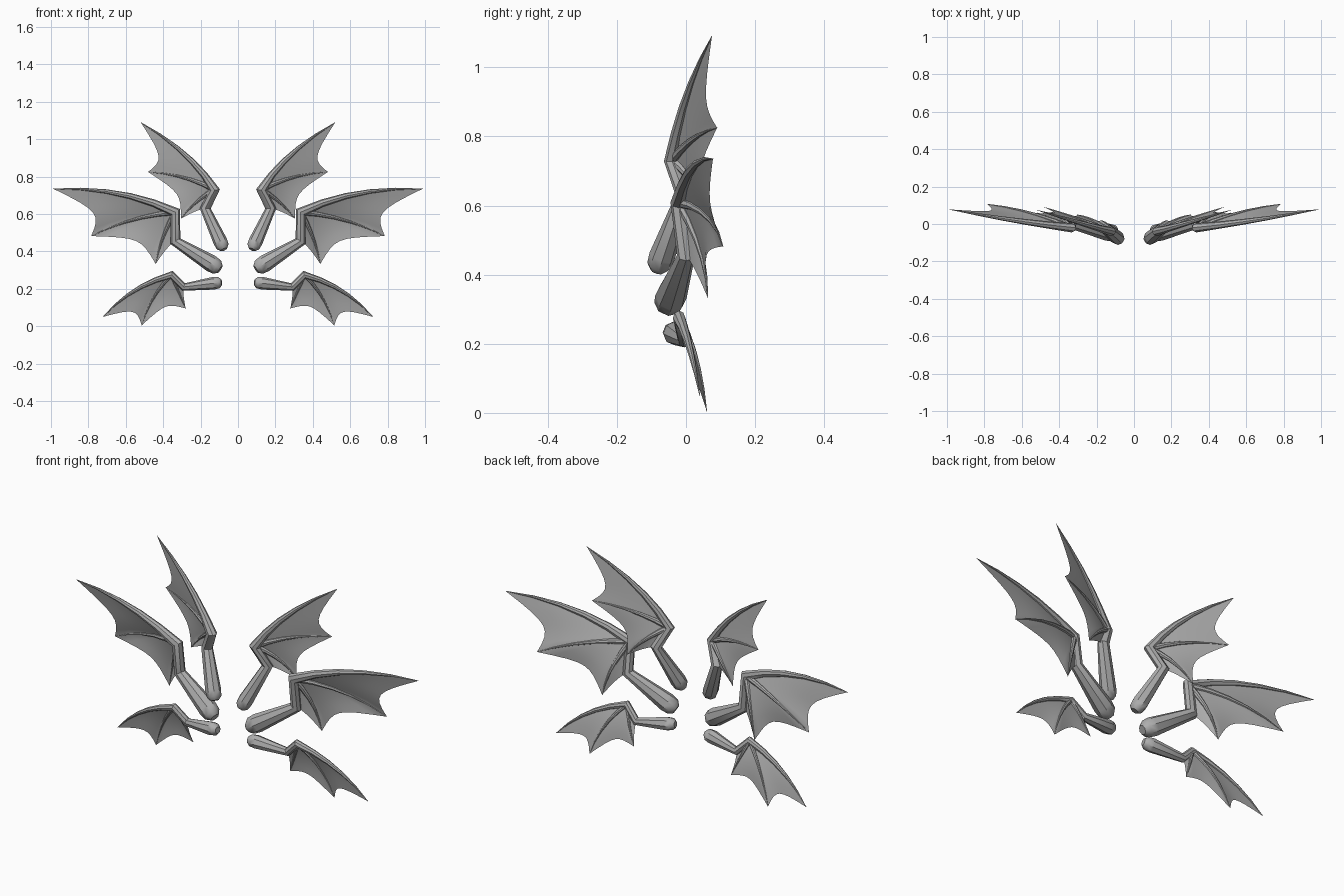
import bpy, bmesh, math
from mathutils import Vector

if "Cube" in bpy.data.objects:
    bpy.data.objects.remove(bpy.data.objects["Cube"])

grey = bpy.data.materials.new("wing_grey")
grey.diffuse_color = (0.42, 0.42, 0.42, 1)
grey.use_nodes = True
grey.node_tree.nodes["Principled BSDF"].inputs["Base Color"].default_value = grey.diffuse_color
STEPS = 5      # segments along each finger
SIDES = 8      # sides of each bone


def finish(name, bm):
    """Turn a bmesh into a mirrored, shaded object."""
    me = bpy.data.meshes.new(name)
    bm.to_mesh(me)
    bm.free()
    me.materials.append(grey)
    ob = bpy.data.objects.new(name, me)
    bpy.context.collection.objects.link(ob)
    ob.modifiers.new("both_sides", 'MIRROR').use_mirror_merge = False
    bpy.ops.object.select_all(action='DESELECT')
    ob.select_set(True)
    bpy.context.view_layer.objects.active = ob
    bpy.ops.object.shade_smooth_by_angle(angle=math.radians(40))
    return ob


def arc(a, mid, b):
    """Points on a smooth arc from a through mid to b."""
    a, mid, b = Vector(a), Vector(mid), Vector(b)
    c = 2 * mid - (a + b) / 2
    return [a * (1 - t) ** 2 + c * 2 * t * (1 - t) + b * t * t
            for t in (i / STEPS for i in range(STEPS + 1))]


def tube(bm, pts, radii):
    """Tapered bone through the points, capped at both ends."""
    rings = []
    for i, p in enumerate(pts):
        d1 = (pts[min(i + 1, len(pts) - 1)] - p).normalized()
        d0 = (p - pts[max(i - 1, 0)]).normalized()
        t = (d0 + d1).normalized()
        side = t.cross(Vector((0, 1, 0))).normalized()
        depth = side.cross(t)
        # widen the ring at bends so the bone keeps its thickness
        wide = 1 / max(0.6, t.dot(d1 if i < len(pts) - 1 else d0))
        rings.append([bm.verts.new(p + radii[i] * (
            side * wide * math.cos(2 * math.pi * k / SIDES)
            + depth * math.sin(2 * math.pi * k / SIDES)))
            for k in range(SIDES)])
    for r0, r1 in zip(rings, rings[1:]):
        for k in range(SIDES):
            n = (k + 1) % SIDES
            bm.faces.new((r0[k], r0[n], r1[n], r1[k]))
    bm.faces.new(rings[0][::-1])
    bm.faces.new(rings[-1])


def web(bm, a, b, sag, cols=8):
    """Membrane between two fingers, with a scalloped outer edge."""
    root = a[0]
    rows = []
    for i in range(1, STEPS + 1):
        s = i / STEPS
        row = []
        for j in range(cols + 1):
            t = j / cols
            p = a[i].lerp(b[i], t)
            row.append(bm.verts.new(
                root + (p - root) * (1 - sag * s * 4 * t * (1 - t))))
        rows.append(row)
    top = bm.verts.new(root)
    for j in range(cols):
        bm.faces.new((top, rows[0][j], rows[0][j + 1]))
        for r0, r1 in zip(rows, rows[1:]):
            bm.faces.new((r0[j], r1[j], r1[j + 1], r0[j + 1]))


def wing(name, base, elbow, wrist, lead, finger2, finger3, r_base, r_arm):
    base, elbow, wrist = Vector(base), Vector(elbow), Vector(wrist)
    edges = [arc(wrist, *f) for f in (lead, finger2, finger3)]
    # arm with a rounded club end, running on into the leading edge
    d = (elbow - base).normalized()
    bm = bmesh.new()
    pts = [base, base + d * r_base * 0.45, base + d * r_base * 1.3,
           elbow, wrist] + edges[0][1:]
    taper = [r_arm * 0.85 * (1 - (i / STEPS) ** 1.3) + 0.001
             for i in range(1, STEPS + 1)]
    tube(bm, pts, [r_base * 0.5, r_base * 0.9, r_base, r_arm * 1.05, r_arm]
         + taper)
    # inner fingers
    for e in edges[1:]:
        tube(bm, e, [r_arm * 0.6 * (1 - i / STEPS) + 0.001
                     for i in range(STEPS + 1)])
    bmesh.ops.recalc_face_normals(bm, faces=bm.faces[:])
    finish(name + "_wing_bones", bm)
    # skin stretched between the fingers and back to the arm
    bm = bmesh.new()
    forearm = [wrist.lerp(elbow, i / STEPS) for i in range(STEPS + 1)]
    web(bm, edges[0], edges[1], 0.20)
    web(bm, edges[1], edges[2], 0.24)
    web(bm, edges[2], forearm, 0.08)
    bmesh.ops.remove_doubles(bm, verts=bm.verts[:], dist=0.0005)
    bmesh.ops.recalc_face_normals(bm, faces=bm.faces[:])
    finish(name + "_wing_membrane", bm)


wing("upper", (0.075, -0.085, 0.41), (0.175, -0.005, 0.63),
     (0.125, -0.04, 0.73),
     ((0.285, 0.005, 0.92), (0.52, 0.075, 1.09)),
     ((0.29, 0.025, 0.795), (0.48, 0.09, 0.825)),
     ((0.22, 0.02, 0.665), (0.305, 0.05, 0.575)), 0.038, 0.024)

wing("middle", (0.095, -0.055, 0.305), (0.335, 0.0, 0.455),
     (0.335, -0.02, 0.61),
     ((0.64, 0.02, 0.71), (0.988, 0.078, 0.735)),
     ((0.56, 0.06, 0.57), (0.785, 0.107, 0.482)),
     ((0.40, 0.04, 0.475), (0.44, 0.063, 0.333)), 0.046, 0.025)

wing("lower", (0.088, -0.04, 0.235), (0.29, -0.005, 0.21),
     (0.355, -0.02, 0.275),
     ((0.555, 0.01, 0.19), (0.722, 0.04, 0.05)),
     ((0.45, 0.03, 0.155), (0.515, 0.06, 0.005)),
     ((0.32, 0.01, 0.19), (0.28, 0.03, 0.095)), 0.034, 0.018)
